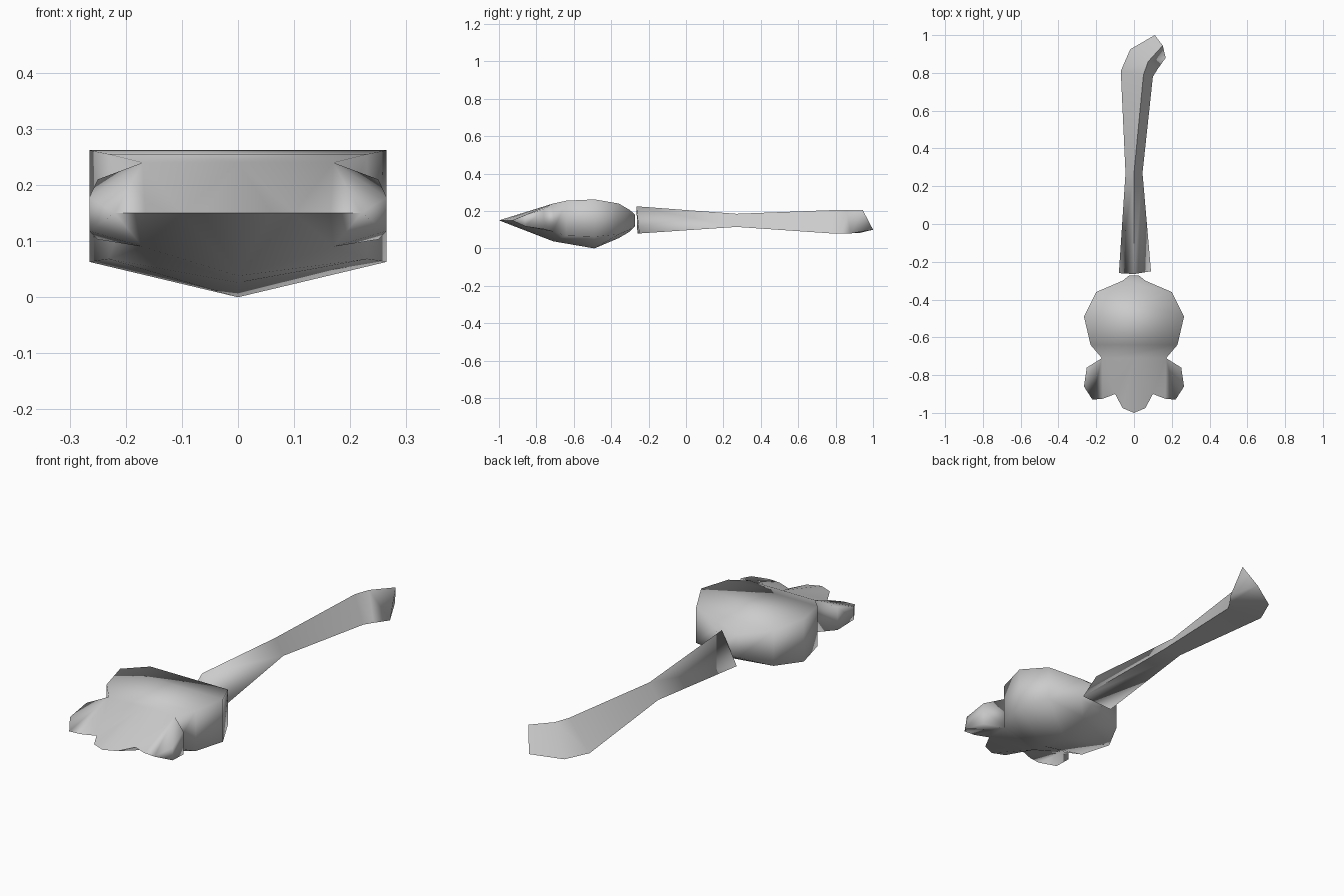
import bpy, bmesh, math

cube = bpy.data.objects.get("Cube")
if cube:
    bpy.data.objects.remove(cube, do_unlink=True)

grey = bpy.data.materials.new("light grey")
grey.use_nodes = True
colour = (0.6, 0.6, 0.6, 1)
grey.diffuse_color = colour
grey.node_tree.nodes["Principled BSDF"].inputs["Base Color"].default_value = colour


def finish(name, bm):
    """Turn a bmesh into a smooth shaded object with sharp thin rims."""
    bmesh.ops.remove_doubles(bm, verts=bm.verts[:], dist=0.0005)
    bmesh.ops.recalc_face_normals(bm, faces=bm.faces[:])
    mesh = bpy.data.meshes.new(name)
    bm.to_mesh(mesh)
    bm.free()
    mesh.materials.append(grey)
    ob = bpy.data.objects.new(name, mesh)
    bpy.context.collection.objects.link(ob)
    bpy.ops.object.select_all(action='DESELECT')
    ob.select_set(True)
    bpy.context.view_layer.objects.active = ob
    bpy.ops.object.shade_smooth_by_angle(angle=math.radians(100))
    return ob


def bridge(bm, a, b, skip=()):
    """Join two rings of vertices with quads."""
    n = len(a)
    for i in range(n):
        if i not in skip:
            j = (i + 1) % n
            bm.faces.new((a[i], a[j], b[j], b[i]))


# Head: sections from back to front (y, half width, top, side bottom, keel)
sections = [
    (-0.272, 0.025, 0.18, 0.125, 0.12),
    (-0.30, 0.06, 0.205, 0.10, 0.09),
    (-0.36, 0.20, 0.24, 0.075, 0.055),
    (-0.49, 0.265, 0.262, 0.063, 0.0),
    (-0.64, 0.23, 0.255, 0.068, 0.026),
    (-0.71, 0.17, 0.24, 0.09, 0.038),
]
bm = bmesh.new()
rings = [[bm.verts.new(p) for p in ((-w, y, t), (w, y, t), (w, y, s), (0, y, k), (-w, y, s))]
         for y, w, t, s, k in sections]
bm.faces.new(rings[0])
for a, b in zip(rings[:-2], rings[1:-1]):
    bridge(bm, a, b)
prev, last = rings[-2], rings[-1]
bridge(bm, prev, last, skip=(0,))
top_mid = bm.verts.new((0, -0.71, 0.24))
bm.faces.new((prev[0], prev[1], last[1], top_mid, last[0]))

# Front toes: thick outer lobe tapering to a thin scalloped rim, on both sides
lobe = [(0.25, -0.76, 0.21, 0.103), (0.265, -0.86, 0.178, 0.118)]
rim = [(0.22, -0.93), (0.165, -0.925), (0.10, -0.90), (0.06, -0.975), (0, -1.0)]
for side, top, low in ((1, last[1], last[2]), (-1, last[0], last[4])):
    ups = [bm.verts.new((side * x, y, t)) for x, y, t, b in lobe]
    downs = [bm.verts.new((side * x, y, b)) for x, y, t, b in lobe]
    edge = [bm.verts.new((side * x, y, 0.15)) for x, y in rim]
    for corner, mid, outer in ((top, top_mid, ups), (low, last[3], downs)):
        fan = outer + edge[:3]
        for p, q in zip(fan[:-1], fan[1:]):
            bm.faces.new((corner, p, q))
        bm.faces.new((mid, corner, edge[2]))
        bm.faces.new((mid, edge[2], edge[3]))
        bm.faces.new((mid, edge[3], edge[4]))
    bm.faces.new((top, low, downs[0], ups[0]))
    bm.faces.new((ups[0], downs[0], downs[1], ups[1]))
    bm.faces.new((ups[1], downs[1], edge[0]))
finish("head", bm)

# Handle: three-sided shaft, pinched in the middle and bent at the end
shaft = [
    ((-0.08, -0.26, 0.08), (0.0, -0.265, 0.225), (0.09, -0.25, 0.08)),
    ((-0.045, 0.27, 0.115), (0.0, 0.27, 0.185), (0.045, 0.27, 0.115)),
    ((-0.07, 0.81, 0.08), (0.05, 0.79, 0.205), (0.10, 0.78, 0.08)),
    ((-0.02, 0.925, 0.082), (0.075, 0.86, 0.205), (0.125, 0.82, 0.08)),
    ((0.11, 1.0, 0.10), (0.152, 0.945, 0.205), (0.168, 0.88, 0.08)),
]
bm = bmesh.new()
rings = [[bm.verts.new(p) for p in ring] for ring in shaft]
for a, b in zip(rings[:-1], rings[1:]):
    bridge(bm, a, b)
bm.faces.new(rings[0])
bm.faces.new(rings[-1])
finish("handle", bm)
